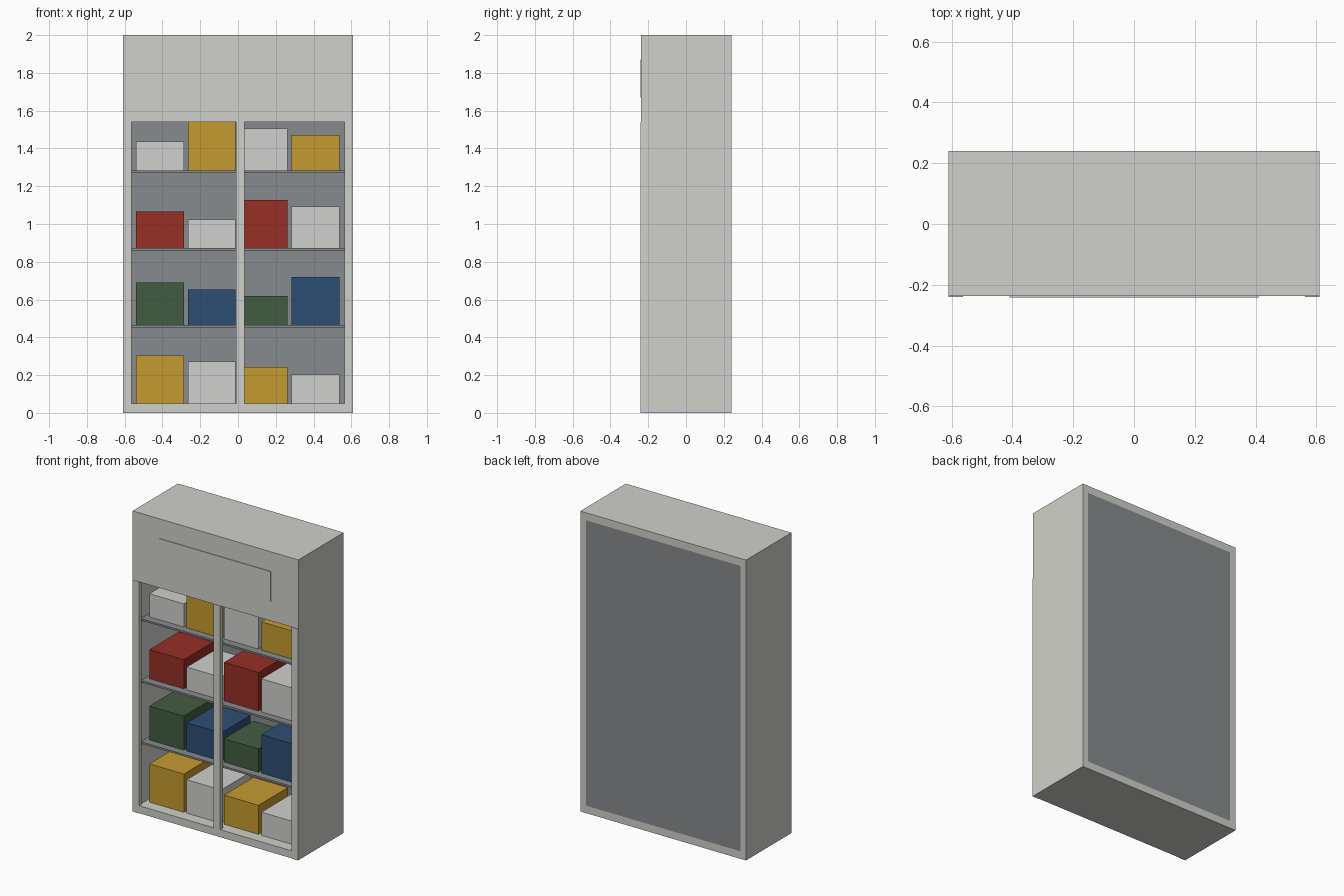
import bpy
import bmesh

if "Cube" in bpy.data.objects:
    bpy.data.objects.remove(bpy.data.objects["Cube"], do_unlink=True)


def material(name, rgb):
    m = bpy.data.materials.new(name)
    m.use_nodes = True
    m.diffuse_color = (*rgb, 1)
    m.node_tree.nodes["Principled BSDF"].inputs["Base Color"].default_value = (*rgb, 1)
    return m


shell = material("warm light grey", (0.63, 0.63, 0.595))
grey = material("slate grey", (0.245, 0.258, 0.27))
white = material("white", (0.63, 0.63, 0.62))
yellow = material("yellow", (0.56, 0.33, 0.029))
red = material("red", (0.31, 0.028, 0.019))
green = material("green", (0.055, 0.108, 0.055))
blue = material("blue", (0.026, 0.076, 0.178))


def block(name, xs, ys, zs, mat):
    """Box spanning the given x, y and z ranges."""
    bm = bmesh.new()
    bmesh.ops.create_cube(bm, size=1)
    spans = (xs, ys, zs)
    for v in bm.verts:
        v.co = [s[0] if c < 0 else s[1] for c, s in zip(v.co, spans)]
    mesh = bpy.data.meshes.new(name)
    bm.to_mesh(mesh)
    bm.free()
    mesh.materials.append(mat)
    ob = bpy.data.objects.new(name, mesh)
    bpy.context.collection.objects.link(ob)
    return ob


W, FRONT, BACK, H = 0.61, -0.237, 0.24, 2.0
INNER, BOARD, OPEN_TOP = 0.568, 0.05, 1.54
RAIL = (-0.24, -0.21)

# Cabinet shell
block("bottom_board", (-W, W), (FRONT, BACK), (0, BOARD), shell)
block("top_board", (-W, W), (FRONT, BACK), (H - BOARD, H), shell)
for side, s in (("left", 1), ("right", -1)):
    block(side + "_wall", sorted((s * INNER, s * W)), (RAIL[1], BACK), (BOARD, H - BOARD), shell)
    block(side + "_front_rail", sorted((s * 0.563, s * W)), RAIL, (0, OPEN_TOP), shell)
block("back_panel", (-INNER, INNER), (0.22, BACK), (BOARD, H - BOARD), grey)

# Front header with a thin raised plate, and the centre post
block("header", (-W, W), (FRONT, RAIL[1]), (OPEN_TOP, H - BOARD), shell)
block("header_plate", (-0.41, 0.41), (-0.242, FRONT), (1.67, 1.87), shell)
block("centre_post", (-0.011, 0.035), RAIL, (BOARD, OPEN_TOP), shell)

# Shelves, each carrying a row of boxes of differing heights
rows = [
    (0.05, (yellow, white, yellow, white), (0.255, 0.223, 0.194, 0.154)),
    (0.464, (green, blue, green, blue), (0.226, 0.188, 0.156, 0.256)),
    (0.872, (red, white, red, white), (0.194, 0.151, 0.256, 0.22)),
    (1.284, (white, yellow, white, yellow), (0.154, 0.256, 0.222, 0.187)),
]
for r, (z, mats, heights) in enumerate(rows):
    if r:
        block(f"shelf_{r}", (-INNER, INNER), (RAIL[1], 0.22), (z - 0.012, z), grey)
    for c, (mat, h) in enumerate(zip(mats, heights)):
        x = -0.541 + c * 0.275
        block(f"box_{r + 1}_{c + 1}", (x, x + 0.254), (-0.16, 0.15), (z, z + h), mat)
